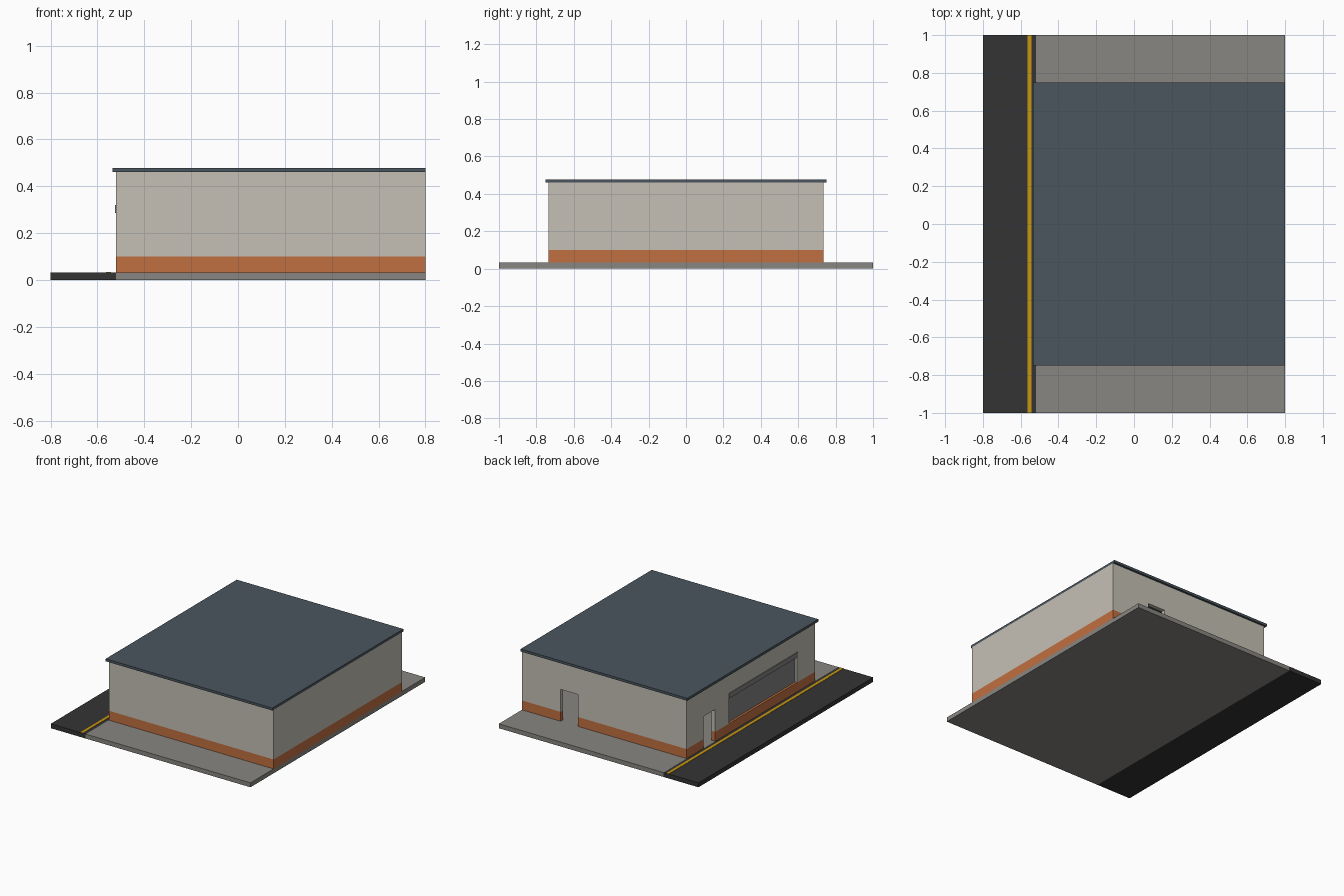
import bpy

cube = bpy.data.objects.get("Cube")
if cube:
    bpy.data.objects.remove(cube, do_unlink=True)


def material(name, rgb):
    mat = bpy.data.materials.new(name)
    mat.use_nodes = True
    color = (*rgb, 1)
    mat.diffuse_color = color
    bsdf = mat.node_tree.nodes["Principled BSDF"]
    bsdf.inputs["Base Color"].default_value = color
    bsdf.inputs["Roughness"].default_value = 0.9
    return mat


concrete = material("concrete grey", (0.25, 0.24, 0.22))
asphalt = material("asphalt", (0.034, 0.034, 0.034))
yellow = material("line yellow", (0.58, 0.31, 0.005))
cream = material("wall cream", (0.56, 0.53, 0.46))
orange = material("base orange", (0.53, 0.162, 0.052))
slate = material("roof slate", (0.069, 0.093, 0.112))
steel = material("shutter grey", (0.23, 0.23, 0.225))


def box(name, x, y, z, mat=None):
    """Box from (min, max) pairs along each axis."""
    bpy.ops.mesh.primitive_cube_add(size=1)
    obj = bpy.context.object
    obj.name = name
    spans = (x, y, z)
    for v in obj.data.vertices:
        v.co = [a if c < 0 else b for c, (a, b) in zip(v.co, spans)]
    if mat:
        obj.data.materials.append(mat)
    return obj


def cut(obj, x, y, z):
    """Remove a box-shaped volume from an object."""
    cutter = box("cutter", x, y, z)
    cutter.hide_render = True
    mod = obj.modifiers.new("opening", "BOOLEAN")
    mod.operation = "DIFFERENCE"
    mod.solver = "EXACT"
    mod.object = cutter
    bpy.ops.object.select_all(action="DESELECT")
    bpy.context.view_layer.objects.active = obj
    obj.select_set(True)
    bpy.ops.object.modifier_apply(modifier=mod.name)
    bpy.data.objects.remove(cutter, do_unlink=True)


west, east, half = -0.52, 0.8, 0.735
ground, band, eaves = 0.032, 0.1, 0.46
wall = 0.03

# Ground: paved yard, road and its painted line
box("paved_yard", (west, east), (-1, 1), (0, ground), concrete)
box("road", (-0.8, west), (-1, 1), (0, ground), asphalt)
box("road_line", (-0.563, -0.542), (-1, 1), (ground, ground + 0.002), yellow)

# Hollow walls in two bands, with the door openings cut through both
for name, low, high, mat in (("wall_base", ground, band, orange),
                             ("upper_wall", band, eaves, cream)):
    shell = box(name, (west, east), (-half, half), (low, high), mat)
    cut(shell, (west + wall, east - wall), (-half + wall, half - wall), (-1, 1))
    cut(shell, (0.35, 0.49), (half - 0.1, half + 0.1), (-1, 0.263))
    cut(shell, (west - 0.1, west + 0.1), (0.408, 0.545), (-1, 0.263))
    if name == "upper_wall":
        cut(shell, (west - 0.1, west + 0.1), (-0.53, 0.25), (0, 0.3))

# Wide roller shutter set into the road side, with its housing above
box("roller_shutter", (west + 0.016, west + wall), (-0.53, 0.25), (band, 0.3), steel)
box("shutter_housing", (west - 0.005, west + 0.016), (-0.53, 0.25), (0.285, 0.32), steel)

# Flat roof with small eaves
box("roof", (-0.535, east), (-0.75, 0.75), (eaves, 0.478), slate)
